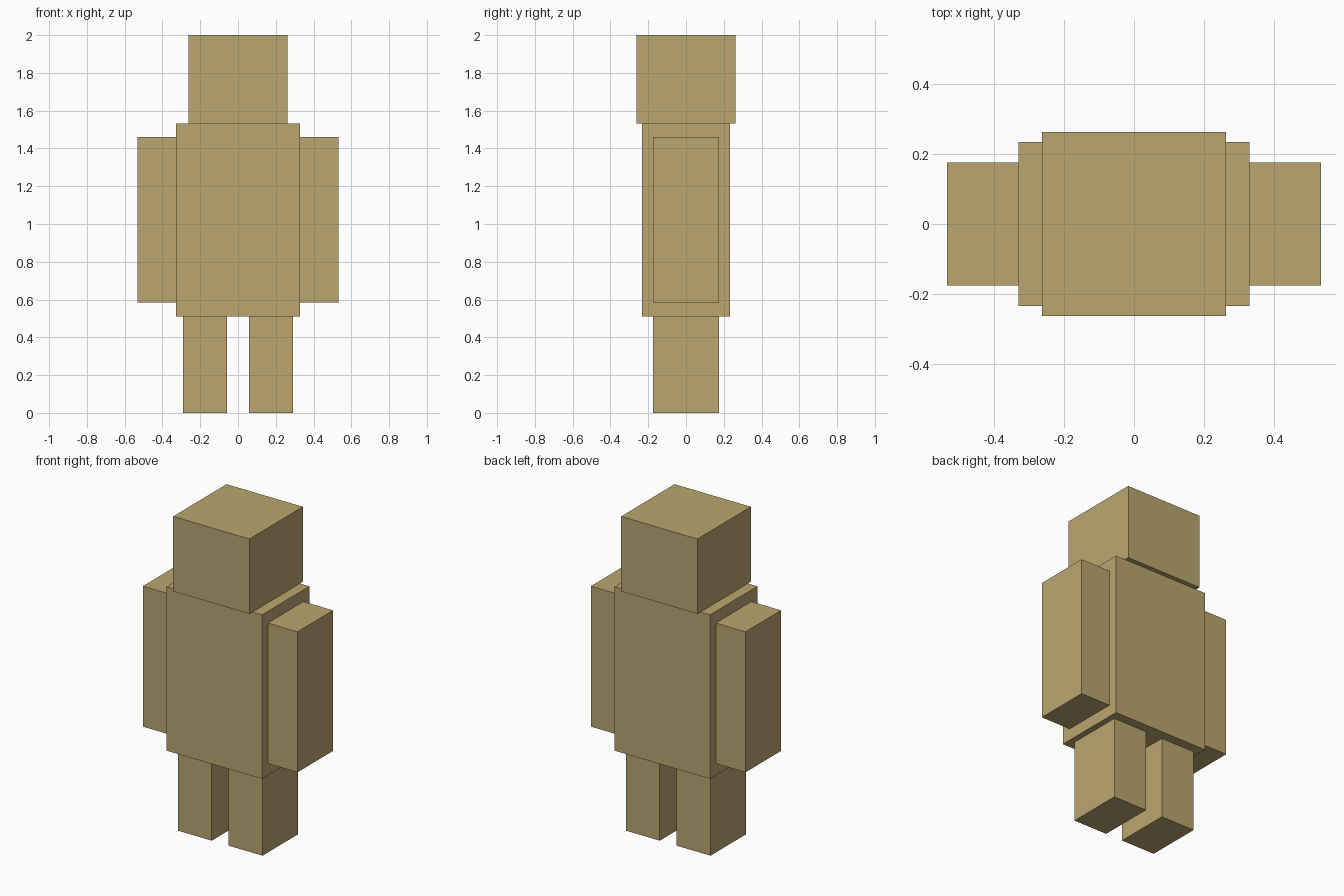
import bpy

if "Cube" in bpy.data.objects:
    bpy.data.objects.remove(bpy.data.objects["Cube"])

U = 2 / 137  # model is 137 modelling units tall

mat = bpy.data.materials.new("tan")
mat.diffuse_color = (0.495, 0.38, 0.16, 1)
mat.use_nodes = True
mat.node_tree.nodes["Principled BSDF"].inputs["Base Color"].default_value = mat.diffuse_color


def box(name, x0, x1, depth, z0, z1):
    """Box centred on y = 0, measured in modelling units."""
    bpy.ops.mesh.primitive_cube_add(
        size=1, location=((x0 + x1) / 2 * U, 0, (z0 + z1) / 2 * U))
    ob = bpy.context.object
    ob.name = ob.data.name = name
    for v in ob.data.vertices:
        v.co.x *= (x1 - x0) * U
        v.co.y *= depth * U
        v.co.z *= (z1 - z0) * U
    ob.data.materials.append(mat)
    return ob


# Head and torso
box("head", -18, 18, 36, 105, 137)
box("torso", -22.5, 22.5, 32, 35, 105)

# Arms and legs, one per side
for side, s in (("left", 1), ("right", -1)):
    for part, inner, outer, z0, z1 in (("arm", 22.5, 36.5, 40, 100),
                                       ("leg", 4, 20, 0, 35)):
        x0, x1 = sorted((s * inner, s * outer))
        box(f"{side}_{part}", x0, x1, 24, z0, z1)
